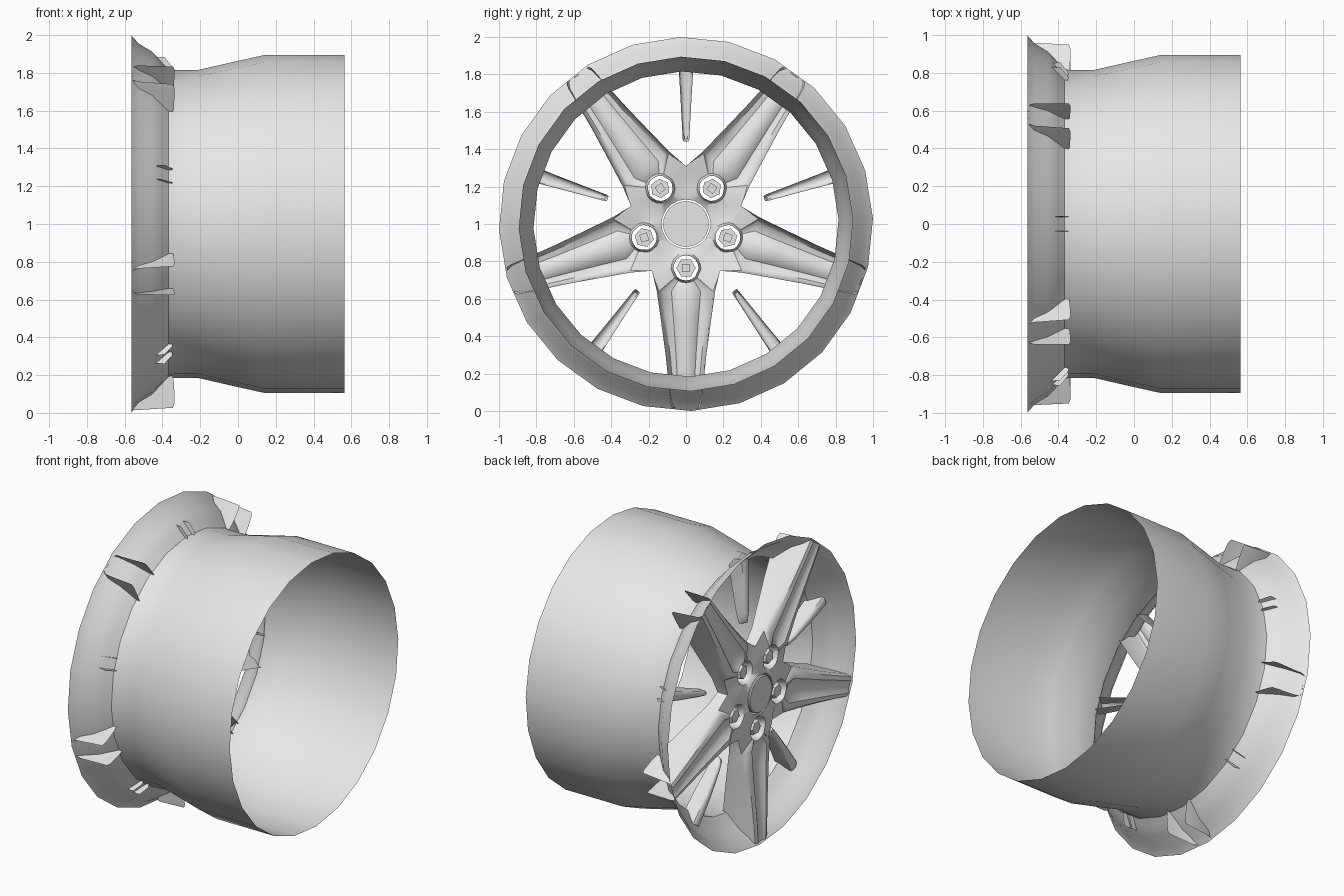
import bpy, bmesh
from math import sin, cos, pi, radians, atan2

if "Cube" in bpy.data.objects:
    bpy.data.objects.remove(bpy.data.objects["Cube"])

GREY = (0.8, 0.8, 0.8, 1)
metal = bpy.data.materials.new("light grey metal")
metal.use_nodes = True
metal.diffuse_color = GREY
metal.node_tree.nodes["Principled BSDF"].inputs["Base Color"].default_value = GREY

SPOKE_ANGLES = [radians(-90 + 72 * i) for i in range(5)]
NUT_R = 0.235


def place(x, r, w, a):
    """Wheel coordinates: x along the axle, r outwards along angle a, w across."""
    return (x, r * cos(a) - w * sin(a), 1 + r * sin(a) + w * cos(a))


def finish(name, bm, angle=32):
    bmesh.ops.remove_doubles(bm, verts=bm.verts, dist=0.0005)
    bmesh.ops.recalc_face_normals(bm, faces=bm.faces)
    mesh = bpy.data.meshes.new(name)
    bm.to_mesh(mesh)
    bm.free()
    mesh.materials.append(metal)
    ob = bpy.data.objects.new(name, mesh)
    bpy.context.collection.objects.link(ob)
    bpy.ops.object.select_all(action='DESELECT')
    ob.select_set(True)
    bpy.context.view_layer.objects.active = ob
    bpy.ops.object.shade_smooth_by_angle(angle=radians(angle))
    return ob


def skin(bm, rows, a, closed=False):
    """Quads between successive rows of (x, r, w) points."""
    grid = [[bm.verts.new(place(*p, a)) for p in row] for row in rows]
    for low, high in zip(grid, grid[1:]):
        n = len(low)
        for j in range(n if closed else n - 1):
            k = (j + 1) % n
            bm.faces.new((low[j], low[k], high[k], high[j]))
    return grid


def lathe(name, profile, sides, turn=0.0, r0=0.0, a=0.0, caps=False):
    """Revolve (x, radius) points about an axle-parallel line at r0, angle a."""
    bm = bmesh.new()
    rows = [[(x, r0 + r * cos(turn + 2 * pi * i / sides),
              r * sin(turn + 2 * pi * i / sides)) for i in range(sides)]
            for x, r in profile]
    grid = skin(bm, rows, a, closed=True)
    if caps:
        bm.faces.new(grid[0])
        bm.faces.new(grid[-1])
    return finish(name, bm)


def mirrored(half):
    """Full cross-section from its half, listed centre to edge."""
    return [(x, r, -w) for x, r, w in reversed(half[1:])] + half


# Rim: flared outer lip running into the barrel
TURN = radians(91.7)
lathe("rim_lip", [(-0.565, 1.0), (-0.525, 0.955), (-0.455, 0.913),
                  (-0.405, 0.86), (-0.368, 0.82)], 24, TURN)
lathe("rim_barrel", [(-0.368, 0.82), (-0.34, 0.816), (-0.21, 0.816), (-0.04, 0.855),
                     (0.14, 0.895), (0.565, 0.895)], 24, TURN)


# Main spokes: open-backed channels with a groove that fades out to the tip
def spoke_row(r, half, front, back, groove, trim=0.0):
    return [(front + groove, r, 0), (front + groove * 0.85, r, half * 0.3),
            (front, r, half * 0.52), (front + 0.008, r, half * 0.82),
            (front + 0.032, r, half * 0.97), (back, r - trim, half + 0.006)]


STATIONS = [(0.36, 0.150, -0.545, -0.43, 0.035), (0.5, 0.130, -0.548, -0.40, 0.03),
            (0.7, 0.103, -0.556, -0.36, 0.022), (0.85, 0.087, -0.562, -0.338, 0.015),
            (0.95, 0.078, -0.565, -0.336, 0.01), (0.985, 0.074, -0.564, -0.345, 0.008, 0.012)]

bm = bmesh.new()
for a in SPOKE_ANGLES:
    skin(bm, [mirrored(spoke_row(*s)) for s in STATIONS], a)
    # hub cell: outline wrapped around a round nut pocket
    root = spoke_row(*STATIONS[0])
    valley = (-0.515, 0.25, 0.1816)
    half = root[:5] + [valley, (-0.54, 0.20, 0.1453), (-0.55, 0.15, 0.109),
                       (-0.552, 0.106, 0.077), (-0.552, 0.125, 0.04)]
    outline = half + [(-0.552, 0.131, 0)] + [(x, r, -w) for x, r, w in reversed(half[1:])]

    def ring(x, radius):
        points = []
        for _, r, w in outline:
            t = atan2(w, r - NUT_R)
            points.append((x, NUT_R + radius * cos(t), radius * sin(t)))
        return points

    skin(bm, [outline, ring(-0.535, 0.08), ring(-0.515, 0.07), ring(-0.46, 0.067)],
         a, closed=True)
    # side walls where neighbouring spokes meet, and the wall of the cap seat
    for s in (1, -1):
        skin(bm, [[(x, r, w * s) for x, r, w in row] for row in
                  ([root[4], root[5]], [valley, (-0.44, 0.25, 0.1816)])], a)
    seat = [p for p in outline if p[1] < 0.14]
    skin(bm, [seat, [(-0.51, r, w) for _, r, w in seat]], a)
finish("spokes_and_hub", bm, 40)

# Thin secondary spokes between the main ones, set further back
THIN = [(0.44, 0.014, -0.425, -0.405), (0.455, 0.018, -0.455, -0.40),
        (0.52, 0.021, -0.462, -0.385), (0.7, 0.031, -0.462, -0.36),
        (0.83, 0.039, -0.455, -0.347), (0.885, 0.042, -0.45, -0.39)]
bm = bmesh.new()
for a in SPOKE_ANGLES:
    rows = [mirrored([(front, r, 0), (front + 0.003, r, half * 0.5),
                      (front + 0.014, r, half * 0.85), (back, r, half)])
            for r, half, front, back in THIN]
    grid = skin(bm, rows, a + pi / 5)
    bm.faces.new(grid[0])
finish("thin_spokes", bm, 40)

# Centre cap
lathe("centre_cap", [(-0.505, 0.122), (-0.552, 0.122), (-0.558, 0.115), (-0.555, 0.105),
                     (-0.559, 0.06), (-0.56, 0.01)], 30, caps=True)

# Hexagonal nuts, each with a small square boss at the back
for i, a in enumerate(SPOKE_ANGLES):
    lathe(f"wheel_nut_{i + 1}", [(-0.525, 0.03), (-0.525, 0.042), (-0.515, 0.05),
                                 (-0.465, 0.052), (-0.465, 0.035)], 6, pi / 6, NUT_R, a, True)
    lathe(f"nut_boss_{i + 1}", [(-0.47, 0.03), (-0.455, 0.03)], 4, pi / 4, NUT_R, a, True)
